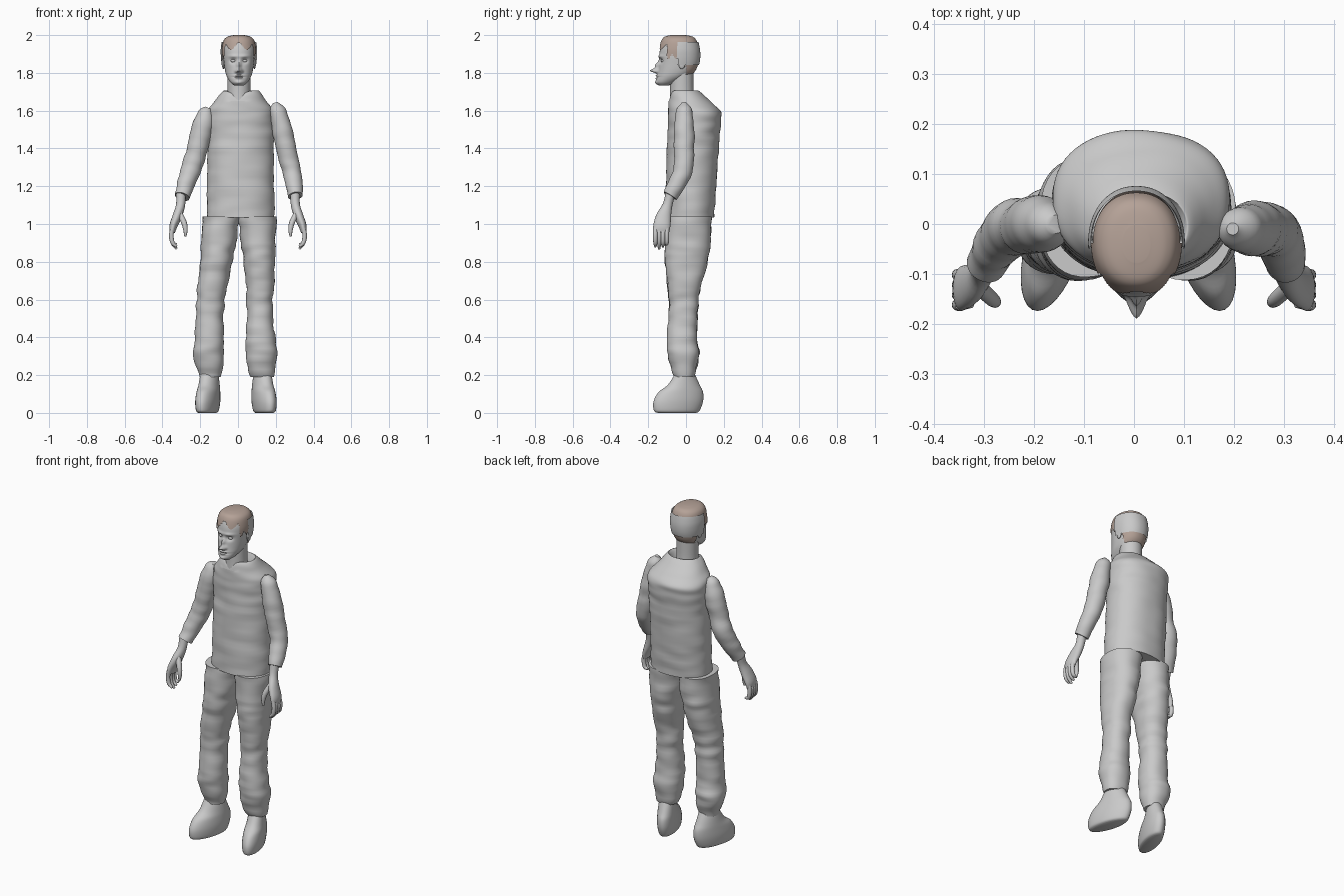
import bpy, bmesh, math
from mathutils import Vector, noise

cube = bpy.data.objects.get("Cube")
if cube:
    bpy.data.objects.remove(cube, do_unlink=True)


def material(name, color):
    m = bpy.data.materials.new(name)
    m.use_nodes = True
    m.diffuse_color = color
    bsdf = m.node_tree.nodes["Principled BSDF"]
    bsdf.inputs["Base Color"].default_value = color
    bsdf.inputs["Roughness"].default_value = 0.8
    return m


GRAY = material("plain gray", (0.588, 0.588, 0.588, 1))
BROWN = material("hair brown", (0.46, 0.36, 0.31, 1))


def span(x0, x1, y0, y1, z):
    """Level ring given by its limits."""
    return ((x0 + x1) / 2, (y0 + y1) / 2, z, (x1 - x0) / 2, (y1 - y0) / 2)


def refine(rings, steps):
    """Catmull-Rom interpolation between rings."""
    out = []
    last = len(rings) - 1
    for i in range(last):
        a, b, c, d = (rings[max(0, min(last, i + k))] for k in (-1, 0, 1, 2))
        for s in range(steps):
            t = s / steps
            out.append([q + t / 2 * (r - p + t * (2 * p - 5 * q + 4 * r - w
                        + t * (3 * (q - r) + w - p)))
                        for p, q, r, w in zip(a, b, c, d)])
    return out + [list(rings[-1])]


def finish(name, bm, mat):
    bmesh.ops.recalc_face_normals(bm, faces=bm.faces)
    me = bpy.data.meshes.new(name)
    bm.to_mesh(me)
    bm.free()
    me.materials.append(mat)
    ob = bpy.data.objects.new(name, me)
    bpy.context.collection.objects.link(ob)
    bpy.ops.object.select_all(action="DESELECT")
    ob.select_set(True)
    bpy.context.view_layer.objects.active = ob
    bpy.ops.object.shade_smooth_by_angle(angle=math.radians(45))
    return ob


def loft(name, rings, mat=GRAY, seg=32, steps=4, power=2.0, level=True,
         wrinkle=0.0, shape=None, keep=None):
    """Skin a stack of oval rings, level or square to their path."""
    rings = refine(rings, steps)
    centers = [Vector(r[:3]) for r in rings]
    bm = bmesh.new()
    rows = []
    for i, (c, r) in enumerate(zip(centers, rings)):
        u, v = Vector((1, 0, 0)), Vector((0, 1, 0))
        if not level:
            t = (centers[min(i + 1, len(rings) - 1)] - centers[max(i - 1, 0)]).normalized()
            u = (u - t * u.dot(t)).normalized()
            v = t.cross(u)
        row = []
        for k in range(seg):
            a = math.tau * k / seg
            ca, sa = math.cos(a), math.sin(a)
            d = (u * r[3] * math.copysign(abs(ca) ** (2 / power), ca)
                 + v * r[4] * math.copysign(abs(sa) ** (2 / power), sa))
            p = c + d
            if wrinkle:
                n = noise.noise(Vector((p.x * 7, p.y * 7, p.z * 22)))
                p += d.normalized() * wrinkle * n
            row.append(bm.verts.new(shape(p) if shape else p))
        rows.append(row)
    for lower, upper in zip(rows, rows[1:]):
        for k in range(seg):
            j = (k + 1) % seg
            bm.faces.new((lower[k], lower[j], upper[j], upper[k]))
    bm.faces.new(rows[0])
    bm.faces.new(rows[-1])
    if keep:
        drop = [f for f in bm.faces if not keep(f.calc_center_median())]
        bmesh.ops.delete(bm, geom=drop, context="FACES")
    return finish(name, bm, mat)


def ball(name, center, size, mat=GRAY):
    bm = bmesh.new()
    bmesh.ops.create_uvsphere(bm, u_segments=16, v_segments=10, radius=1)
    bmesh.ops.scale(bm, vec=size, verts=bm.verts)
    bmesh.ops.translate(bm, vec=center, verts=bm.verts)
    return finish(name, bm, mat)


# Shirt with sloping shoulders and an open collar
def dip_collar(p):
    if p.z > 1.66 and p.y < 0:
        p.z -= 0.03 * math.exp(-(p.x / 0.04) ** 2)
    return p


MID = 0.014
shirt = [(1.035, .178, -.11, .148), (1.2, .177, -.106, .16), (1.4, .175, -.1, .174),
         (1.53, .178, -.097, .184), (1.59, .177, -.095, .186), (1.635, .15, -.092, .145),
         (1.7, .1, -.08, .075), (1.7, .085, -.07, .062), (1.66, .065, -.06, .045)]
loft("shirt", [span(MID - w, MID + w, f, b, z) for z, w, f, b in shirt],
     seg=64, steps=8, power=2.2, wrinkle=.006, shape=dip_collar)

# Trouser legs: outer and inner limits per side, shared depth
depth = [(1.04, -.11, .135), (.9, -.112, .128), (.8, -.11, .115), (.65, -.095, .075),
         (.55, -.09, .062), (.4, -.1, .06), (.3, -.095, .07), (.19, -.06, .045)]
widths = {
    "right": [(-.19, .008), (-.195, -.01), (-.2, -.03), (-.215, -.06),
              (-.222, -.075), (-.23, -.08), (-.238, -.075), (-.205, -.09)],
    "left": [(0, .205), (.015, .2), (.03, .196), (.042, .19),
             (.046, .184), (.04, .195), (.04, .21), (.065, .185)]}
for side, limits in widths.items():
    loft(side + "_trouser_leg", [span(*x, f, b, z) for x, (z, f, b) in zip(limits, depth)],
         seg=40, steps=7, power=2.2, wrinkle=.009)

# Shoes, toes turned outward
shoe = [(0, -.15, .055, .04), (.012, -.17, .072, .052), (.06, -.172, .09, .058),
        (.11, -.145, .09, .056), (.15, -.095, .072, .052), (.22, -.05, .04, .045)]
for side, x, turn in (("right", -.15, .25), ("left", .128, -.25)):
    def splay(p, turn=turn):
        p.x += turn * p.y
        return p
    loft(side + "_shoe", [span(x - w, x + w, f, b, z) for z, f, b, w in shoe],
         steps=5, shape=splay)

# Sleeves: path and radius
sleeves = {
    "right": [(-.157, 0, 1.615, .015), (-.17, 0, 1.58, .045), (-.19, 0, 1.5, .057),
              (-.215, -.005, 1.4, .055), (-.245, -.01, 1.3, .054),
              (-.275, -.045, 1.21, .047), (-.295, -.08, 1.145, .041)],
    "left": [(.198, -.01, 1.643, .015), (.209, -.01, 1.6, .042), (.235, -.01, 1.5, .052),
             (.255, -.01, 1.4, .053), (.28, -.012, 1.3, .051),
             (.296, -.05, 1.21, .046), (.305, -.085, 1.15, .041)]}
for side, path in sleeves.items():
    loft(side + "_sleeve", [p + (p[3],) for p in path], seg=28, steps=6,
         level=False, wrinkle=.006)

# Hands with curled fingers
palm = [(.302, -.08, 1.17, .026, .026), (.304, -.098, 1.1, .024, .026),
        (.322, -.118, 1.04, .025, .04), (.342, -.128, .99, .021, .045),
        (.347, -.132, .955, .014, .042)]
thumb = [(.312, -.125, 1.06, .016), (.287, -.148, 1.01, .015),
         (.278, -.156, .97, .012), (.279, -.158, .935, .006)]
for side, sign in (("right", -1), ("left", 1)):
    def flip(p, sign=sign):
        p.x *= sign
        return p
    loft(side + "_palm", palm, seg=20, level=False, shape=flip)
    loft(side + "_thumb", [p + (p[3],) for p in thumb], seg=12, level=False, shape=flip)
    for n in range(4):
        y = -.162 + .02 * n
        tip = .868 + .012 * abs(n - 1)
        finger = [(.346, y, .98, .012), (.353, y, .94, .012),
                  (.346, y, .9, .011), (.324, y, tip, .006)]
        loft(f"{side}_finger_{n + 1}", [p + (p[3],) for p in finger],
             seg=12, level=False, shape=flip)

# Neck and head
FACE = 0.005
loft("neck", [(FACE, -.02, 1.62, .064, .068), (FACE, -.022, 1.7, .06, .062),
              (FACE, -.022, 1.8, .062, .062)])
skull = [(1.733, .025, -.142, -.09), (1.75, .045, -.157, -.05), (1.78, .064, -.153, .01),
         (1.81, .073, -.148, .042), (1.85, .079, -.144, .058), (1.89, .083, -.142, .063),
         (1.93, .083, -.136, .06), (1.965, .074, -.123, .048), (1.985, .053, -.105, .028),
         (1.993, .02, -.07, -.01)]

# Face features: offset from centre, height, radii, forward push
features = [(0, 1.812, .013, .012, .04), (0, 1.84, .01, .018, .02),
            (-.014, 1.808, .008, .008, .012), (.014, 1.808, .008, .008, .012),
            (-.03, 1.864, .017, .013, -.014), (.03, 1.864, .017, .013, -.014),
            (-.03, 1.888, .025, .008, .006), (.03, 1.888, .025, .008, .006),
            (0, 1.785, .022, .005, .009), (0, 1.772, .018, .005, .008),
            (0, 1.778, .028, .003, -.008), (0, 1.748, .018, .012, .008)]


def sculpt(p):
    if p.y < -.06:
        p.y -= sum(push * math.exp(-((p.x - FACE - x) / w) ** 2 - ((p.z - z) / h) ** 2)
                   for x, z, w, h, push in features)
    return p


def skull_rings(grow):
    return [span(FACE - w - grow, FACE + w + grow, f - grow, b + grow,
                 z + (grow if z > 1.95 else 0)) for z, w, f, b in skull]


loft("head", skull_rings(0), seg=96, steps=9, power=2.15, shape=sculpt)
for side, sign in (("right", -1), ("left", 1)):
    ball(side + "_eye", (FACE + sign * .03, -.122, 1.864), (.014, .011, .009))
    ball(side + "_ear", (FACE + sign * .082, -.022, 1.85), (.008, .018, .03))


# Hair on the crown and nape, with a plain band around the back
def on_hair(c):
    if c.y > 0 and c.z < 1.86:
        return c.z > 1.77 + .008 * math.sin(c.x * 150)
    if c.y < -.1:
        return c.z > 1.94 + .018 * math.cos((c.x - FACE) * 75)
    if c.y < -.04:
        return c.z > 1.885 + .012 * math.sin(c.y * 150)
    return c.z > 1.95


loft("hair", skull_rings(.007), BROWN, seg=96, steps=9, power=2.15, keep=on_hair)
loft("head_band", skull_rings(.013), seg=96, steps=9, power=2.15,
     keep=lambda c: c.y > -.045 and 1.84 < c.z < 1.963)
